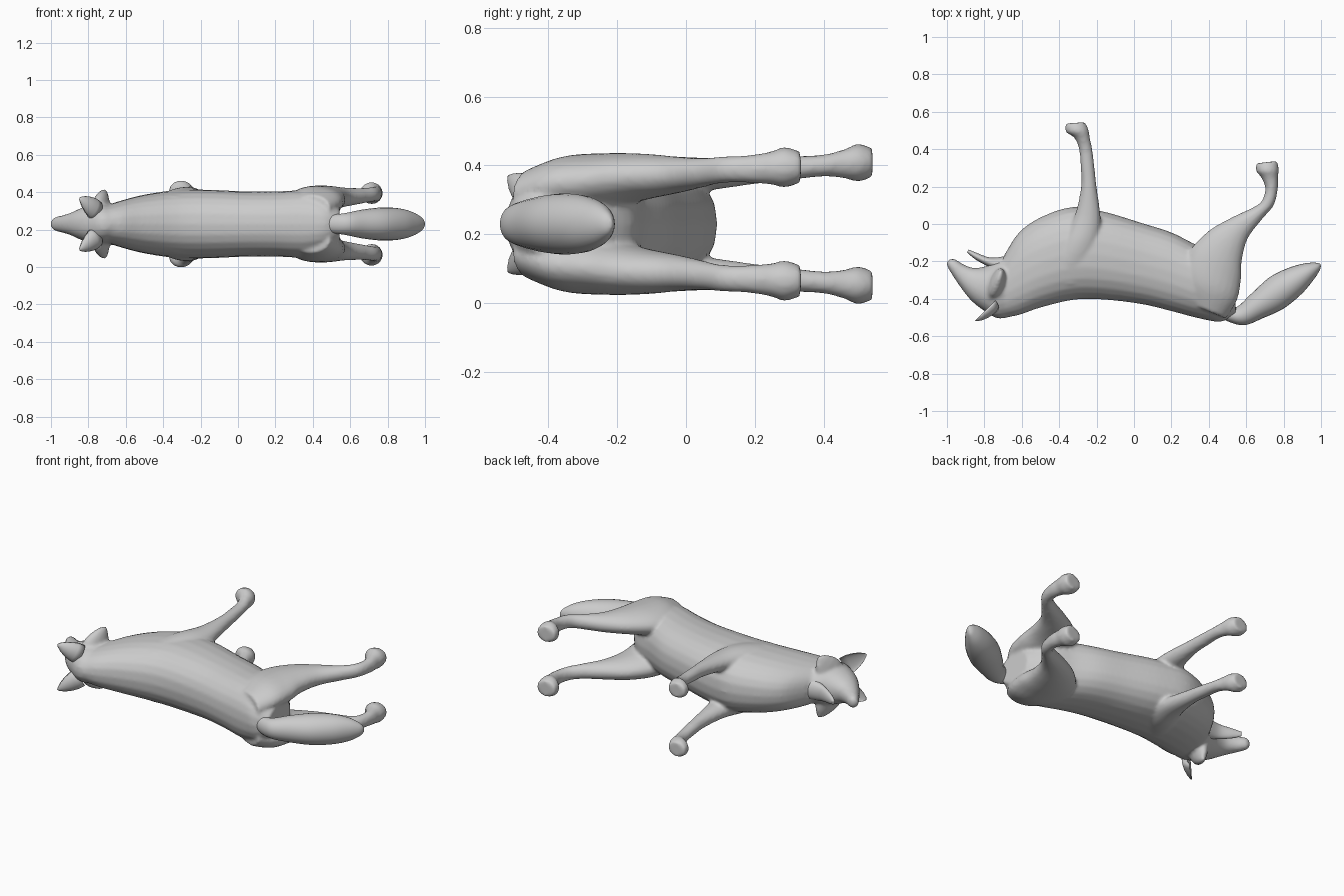
import bpy, bmesh, math
from mathutils import Vector

if "Cube" in bpy.data.objects:
    bpy.data.objects.remove(bpy.data.objects["Cube"])

MID = 0.23          # height of the animal's symmetry plane
SEG = 24

fur = bpy.data.materials.new("grey_fur")
fur.diffuse_color = (0.6, 0.6, 0.6, 1)
fur.use_nodes = True
fur.node_tree.nodes["Principled BSDF"].inputs["Base Color"].default_value = fur.diffuse_color


def smooth_path(rows, n=5):
    """Catmull-Rom interpolation of station rows."""
    out = []
    for i in range(len(rows) - 1):
        p0, p1 = rows[max(i - 1, 0)], rows[i]
        p2, p3 = rows[i + 1], rows[min(i + 2, len(rows) - 1)]
        for k in range(n):
            t = k / n
            out.append([0.5 * (2 * b + (c - a) * t + (2 * a - 5 * b + 4 * c - d) * t * t
                               + (3 * b - a - 3 * c + d) * t ** 3)
                        for a, b, c, d in zip(p0, p1, p2, p3)])
    return out + [list(rows[-1])]


def skin(bm, rings):
    """Bridge rings of points and close both ends."""
    loops = [[bm.verts.new(p) for p in r] for r in rings]
    n = len(loops[0])
    for a, b in zip(loops, loops[1:]):
        for i in range(n):
            j = (i + 1) % n
            bm.faces.new((a[i], a[j], b[j], b[i]))
    bm.faces.new(loops[0][::-1])
    bm.faces.new(loops[-1])


def loft(bm, rows, side=1, power=1.0):
    """Row: outline point a (x, y), opposite point b (x, y), z offset, z half width.
    A power below 1 makes the cross-section boxier."""
    def fat(v):
        return math.copysign(abs(v) ** power, v)
    rings = []
    for ax, ay, bx, by, off, h in smooth_path(rows):
        a, b = Vector((ax, ay, 0)), Vector((bx, by, 0))
        c, r = (a + b) / 2, (b - a) / 2
        ring = []
        for i in range(SEG):
            t = 2 * math.pi * i / SEG
            p = c + r * fat(math.cos(t))
            p.z = MID + side * off + h * fat(math.sin(t))
            ring.append(p)
        rings.append(ring)
    skin(bm, rings)


def flap(bm, base, tip, back, width, thick, hollow, side):
    """Pointed flap from base to tip; a negative hollow gives a crescent section."""
    base, tip = Vector(base), Vector(tip)
    d = (tip - base).normalized()
    n = Vector(back)
    n = (n - d * n.dot(d)).normalized()
    w = d.cross(n)
    rings = []
    for t, s in ((0, 1), (.25, .98), (.5, .82), (.75, .55), (.93, .25), (1, .08)):
        ring = []
        for i in range(SEG):
            a = 2 * math.pi * i / SEG
            v = math.sin(a)
            v = v if v > 0 else v * hollow
            p = base.lerp(tip, t) + (w * width * math.cos(a) + n * thick * v) * s
            ring.append((p.x, p.y, MID + side * p.z))
        rings.append(ring)
    skin(bm, rings)


def finish(bm, name, blend=False):
    bmesh.ops.recalc_face_normals(bm, faces=bm.faces)
    me = bpy.data.meshes.new(name)
    bm.to_mesh(me)
    bm.free()
    me.materials.append(fur)
    for p in me.polygons:
        p.use_smooth = True
    ob = bpy.data.objects.new(name, me)
    bpy.context.collection.objects.link(ob)
    if blend:
        # fuse overlapping volumes and soften the joins
        m = ob.modifiers.new("fuse", 'REMESH')
        m.mode = 'VOXEL'
        m.voxel_size = 0.01
        m.use_smooth_shade = True
        s = ob.modifiers.new("soften", 'SMOOTH')
        s.factor = 0.5
        s.iterations = 5


torso = [(-.71, -.50, -.69, -.16, 0, .10), (-.62, -.488, -.61, -.04, 0, .128),
         (-.50, -.447, -.49, .04, 0, .158), (-.32, -.405, -.33, .09, 0, .182),
         (-.15, -.405, -.16, .066, 0, .183), (.05, -.43, .05, .003, 0, .174),
         (.20, -.466, .20, -.045, 0, .174), (.35, -.505, .33, -.11, 0, .178),
         (.46, -.522, .45, -.16, 0, .15), (.545, -.49, .54, -.27, 0, .085)]
head = [(-.66, -.497, -.64, -.10, 0, .10), (-.73, -.505, -.69, -.17, 0, .108),
        (-.80, -.465, -.74, -.20, 0, .108), (-.865, -.415, -.79, -.225, 0, .088),
        (-.915, -.355, -.855, -.235, 0, .062), (-.957, -.295, -.91, -.217, 0, .047),
        (-.992, -.238, -.96, -.187, 0, .036), (-1.004, -.208, -.988, -.19, 0, .02)]
front_leg = [(-.45, -.33, -.22, -.31, .09, .06), (-.43, -.22, -.20, -.19, .115, .068),
             (-.38, -.10, -.185, -.085, .134, .064), (-.315, .05, -.178, .03, .143, .05),
             (-.283, .2, -.2, .2, .155, .039), (-.285, .3, -.211, .3, .162, .035),
             (-.294, .4, -.223, .4, .17, .032), (-.32, .462, -.236, .46, .175, .043),
             (-.364, .492, -.243, .505, .178, .055), (-.367, .537, -.262, .544, .178, .043)]
hind_leg = [(.29, -.42, .49, -.505, .085, .07), (.26, -.29, .55, -.41, .115, .082),
            (.29, -.155, .572, -.30, .126, .08), (.395, -.04, .576, -.20, .138, .066),
            (.52, .034, .607, -.08, .143, .052), (.63, .085, .682, .022, .15, .042),
            (.682, .122, .747, .10, .158, .039), (.702, .19, .769, .19, .16, .041),
            (.68, .25, .77, .25, .163, .049), (.653, .282, .774, .29, .165, .059),
            (.653, .324, .767, .337, .165, .046)]

# torso, head, cheek ruffs and the four legs fused into one skin
bm = bmesh.new()
loft(bm, torso, power=.86)
loft(bm, head, power=.92)
for side in (1, -1):
    loft(bm, front_leg, side)
    loft(bm, hind_leg, side)
    flap(bm, (-.745, -.33, .06), (-.71, -.255, .185), (1, -.3, 0), .085, .05, .8, side)
finish(bm, "body_with_head_and_legs", blend=True)

# bushy tail
bm = bmesh.new()
loft(bm, [(.43, -.48, .44, -.42, 0, .03), (.50, -.52, .50, -.445, 0, .048),
          (.59, -.541, .555, -.44, 0, .058), (.69, -.503, .63, -.37, 0, .076),
          (.80, -.452, .725, -.285, 0, .088), (.895, -.375, .82, -.237, 0, .084),
          (.955, -.305, .91, -.211, 0, .064), (.993, -.248, .97, -.207, 0, .034),
          (.999, -.222, .995, -.213, 0, .01)])
finish(bm, "tail")

# lower jaw of the open mouth
bm = bmesh.new()
loft(bm, [(-.70, -.27, -.68, -.17, 0, .065), (-.785, -.225, -.765, -.18, 0, .046),
          (-.85, -.188, -.842, -.154, 0, .03), (-.893, -.152, -.885, -.136, 0, .014)])
finish(bm, "lower_jaw")

# ears with a hollow front
for side, label in ((1, "upper"), (-1, "lower")):
    bm = bmesh.new()
    flap(bm, (-.76, -.43, .07), (-.848, -.516, .138), (.095, -.085, 0), .058, .045, -.3, side)
    finish(bm, label + "_ear")
